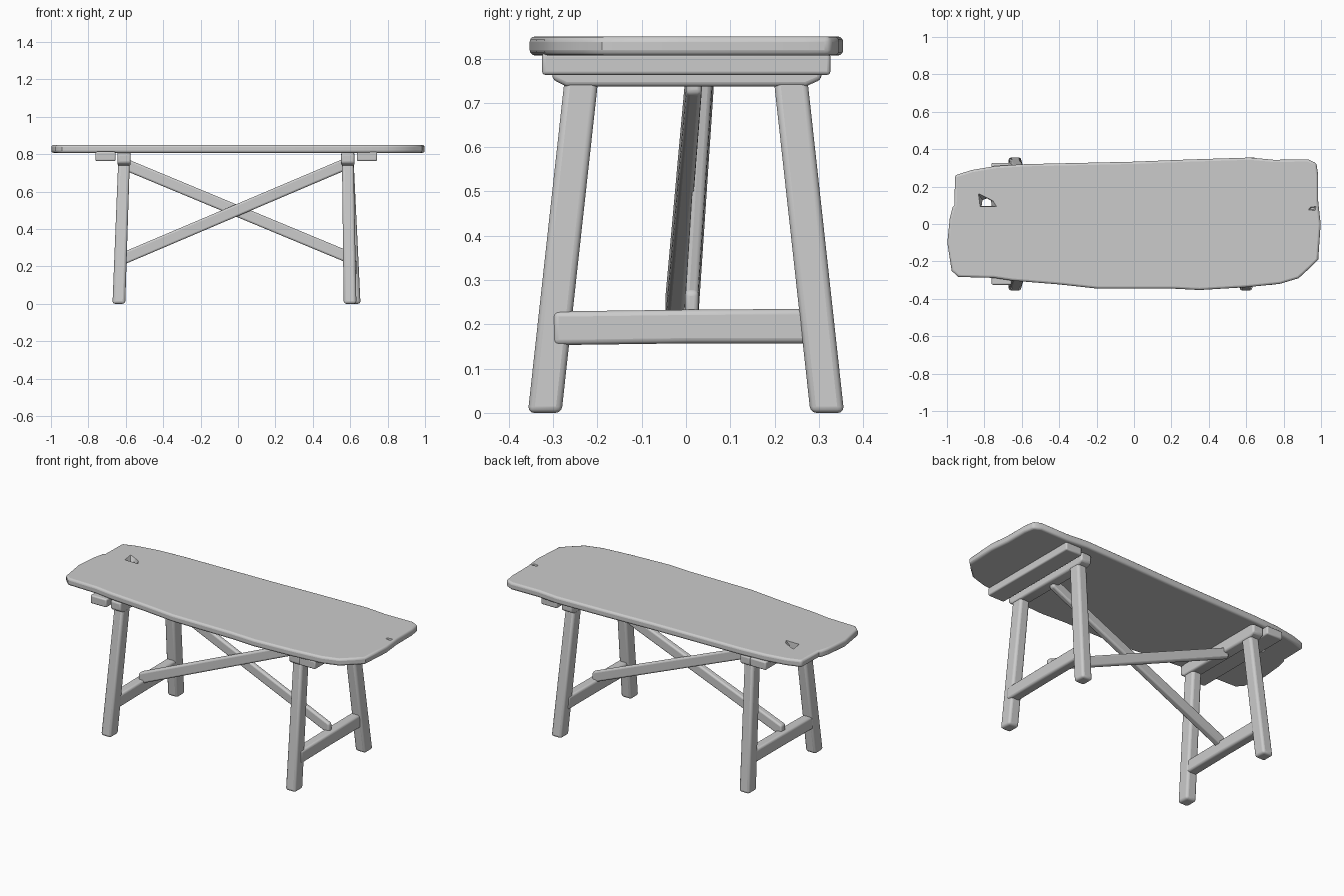
import bpy, bmesh
from mathutils import Vector

if "Cube" in bpy.data.objects:
    bpy.data.objects.remove(bpy.data.objects["Cube"])


def loft(name, rings, bevel=0.0, segments=3):
    """Closed solid skinned through rings with equal point counts."""
    bm = bmesh.new()
    loops = [[bm.verts.new(p) for p in ring] for ring in rings]
    n = len(loops[0])
    for a, b in zip(loops, loops[1:]):
        for i in range(n):
            j = (i + 1) % n
            bm.faces.new((a[i], a[j], b[j], b[i]))
    bm.faces.new(loops[0][::-1])
    bm.faces.new(loops[-1])
    bmesh.ops.recalc_face_normals(bm, faces=bm.faces)
    me = bpy.data.meshes.new(name)
    bm.to_mesh(me)
    bm.free()
    ob = bpy.data.objects.new(name, me)
    bpy.context.collection.objects.link(ob)
    if bevel:
        mod = ob.modifiers.new("worn_edges", 'BEVEL')
        mod.width, mod.segments = bevel, segments
        mod.limit_method, mod.angle_limit = 'ANGLE', 0.8
    return ob


def smooth(ob):
    bpy.ops.object.select_all(action='DESELECT')
    ob.select_set(True)
    bpy.context.view_layer.objects.active = ob
    bpy.ops.object.shade_smooth_by_angle(angle=0.7)


def bar(name, axis, sections, bevel=0.012):
    """Timber along an axis; each section is (centre, width, height)."""
    u, v = [Vector([float(i == k) for i in range(3)]) for k in range(3) if k != axis]
    corners = ((-1, -1), (1, -1), (1, 1), (-1, 1))
    rings = [[Vector(c) + u * w * s / 2 + v * h * t / 2 for s, t in corners]
             for c, w, h in sections]
    ob = loft(name, rings, bevel)
    smooth(ob)
    return ob


# Live-edge plank top
outline = [(-0.96, 0.10), (-0.957, 0.26), (-0.87, 0.288), (-0.74, 0.31), (-0.58, 0.32),
           (0, 0.333), (0.3, 0.345), (0.62, 0.355), (0.75, 0.343), (0.93, 0.346),
           (0.975, 0.325), (0.985, 0.26), (0.985, 0.12), (0.998, 0.0), (0.985, -0.19),
           (0.94, -0.235), (0.88, -0.29), (0.78, -0.32), (0.6, -0.338), (0.35, -0.353),
           (0.2, -0.345), (-0.2, -0.345), (-0.4, -0.323), (-0.65, -0.303),
           (-0.75, -0.288), (-0.94, -0.283), (-0.975, -0.25), (-0.998, -0.1),
           (-0.985, 0.03), (-0.97, 0.09)]
top = loft("plank_top", [[(x, y, z) for x, y in outline] for z in (0.809, 0.852)], 0.012)


def carve(rings):
    """Cut a lofted hollow out of the plank."""
    cutter = loft("cutter", rings)
    cutter.hide_render = True
    mod = top.modifiers.new("hollow", 'BOOLEAN')
    mod.operation, mod.solver, mod.object = 'DIFFERENCE', 'EXACT', cutter
    smooth(top)
    for m in [m.name for m in top.modifiers]:
        bpy.ops.object.modifier_apply(modifier=m)
    bpy.data.objects.remove(cutter)


# Knot hole with flared rim, and a small dent at the other end
hole = [(-0.815, 0.095), (-0.76, 0.095), (-0.765, 0.125), (-0.785, 0.137), (-0.81, 0.128)]
rim = [(-0.825, 0.093), (-0.73, 0.093), (-0.75, 0.122), (-0.785, 0.14), (-0.835, 0.165)]
carve([[(x, y, 0.79) for x, y in hole], [(x, y, 0.83) for x, y in hole],
       [(x, y, 0.855) for x, y in rim]])
dent = [(0.93, 0.075), (0.97, 0.07), (0.975, 0.095), (0.94, 0.09)]
carve([[(0.955 + (x - 0.955) * s, 0.083 + (y - 0.083) * s, z) for x, y in dent]
       for s, z in ((0.5, 0.842), (1, 0.855))])
smooth(top)

# Trestles: batten, head rail, lower rail and two splayed legs at each end
for side, batten_x, head_x, foot_x in (("left", -0.708, -0.609, -0.637),
                                       ("right", 0.69, 0.587, 0.61)):
    bar(side + "_batten", 1, [((batten_x, -0.325, 0.79), 0.108, 0.05),
                              ((batten_x, 0.326, 0.79), 0.108, 0.05)], 0.008)
    bar(side + "_head_rail", 1, [((head_x, -0.302, 0.78), 0.07, 0.05),
                                 ((head_x, -0.27, 0.776), 0.07, 0.074),
                                 ((head_x, 0.27, 0.776), 0.07, 0.074),
                                 ((head_x, 0.306, 0.78), 0.07, 0.05)], 0.01)
    low_x = head_x + (foot_x - head_x) * 0.75
    bar(side + "_lower_rail", 1, [((low_x, -0.30, 0.193), 0.06, 0.076),
                                  ((low_x, 0.0, 0.197), 0.06, 0.076),
                                  ((low_x, 0.30, 0.198), 0.06, 0.078)])
    for end, s in (("front", -1), ("back", 1)):
        shift = 0.011 * s if side == "right" else 0
        bar(f"{side}_{end}_leg", 2, [((foot_x + shift, s * 0.319, 0.002), 0.068, 0.076),
                                     ((head_x, s * 0.234, 0.775), 0.062, 0.076)], 0.014)

# Crossed diagonal braces, side by side in depth
bar("rising_brace", 0, [((-0.635, -0.026, 0.235), 0.042, 0.068),
                        ((0.59, 0.018, 0.755), 0.036, 0.066)], 0.01)
bar("falling_brace", 0, [((-0.61, 0.046, 0.75), 0.032, 0.066),
                         ((0.61, 0.013, 0.243), 0.03, 0.066)], 0.01)

# Rest the feet on the ground
low = min(v.co.z for o in bpy.data.objects if o.name.endswith("_leg") for v in o.data.vertices)
for o in bpy.data.objects:
    o.location.z -= low
